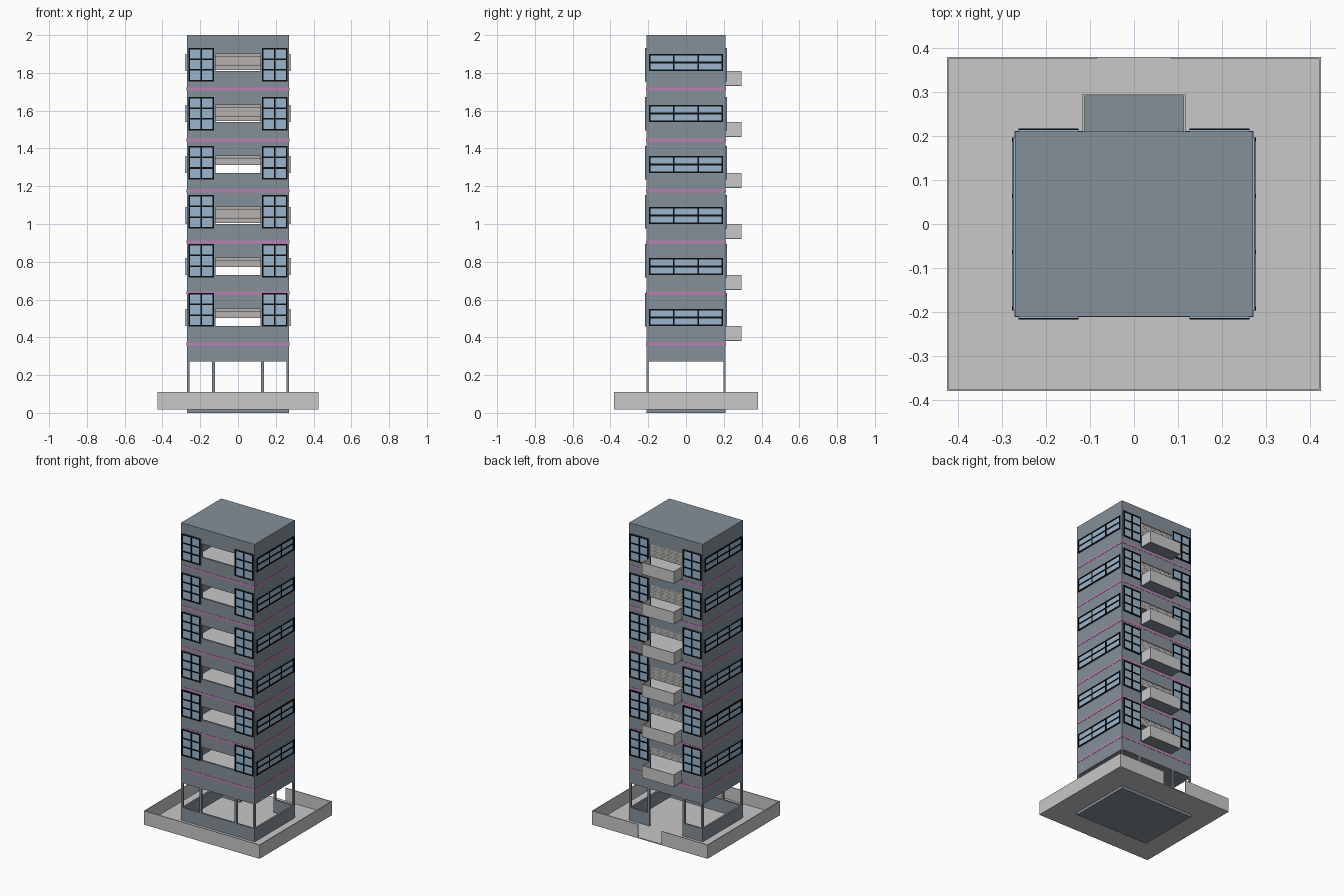
import bpy
import bmesh
from mathutils import Vector

cube = bpy.data.objects.get("Cube")
if cube:
    bpy.data.objects.remove(cube, do_unlink=True)


def material(name, rgb):
    m = bpy.data.materials.new(name)
    m.use_nodes = True
    m.diffuse_color = (*rgb, 1)
    m.node_tree.nodes["Principled BSDF"].inputs["Base Color"].default_value = (*rgb, 1)
    return m


SLATE = material("slate_wall", (0.235, 0.28, 0.315))
GREY = material("light_concrete", (0.58, 0.58, 0.58))
GLASS = material("blue_glass", (0.32, 0.47, 0.62))
BLACK = material("black_frame", (0.003, 0.003, 0.003))
PINK = material("pink_stripe", (0.5, 0.21, 0.46))
BLIND = material("blind_grey", (0.47, 0.45, 0.43))


def boxes(name, mat, spans):
    """One object made of boxes, each given as (x0, x1, y0, y1, z0, z1)."""
    bm = bmesh.new()
    for x0, x1, y0, y1, z0, z1 in spans:
        verts = bmesh.ops.create_cube(bm, size=1)["verts"]
        size = Vector((x1 - x0, y1 - y0, z1 - z0))
        mid = Vector((x0 + x1, y0 + y1, z0 + z1)) / 2
        for v in verts:
            v.co = v.co * size + mid
    bmesh.ops.recalc_face_normals(bm, faces=bm.faces)
    mesh = bpy.data.meshes.new(name)
    bm.to_mesh(mesh)
    bm.free()
    mesh.materials.append(mat)
    ob = bpy.data.objects.new(name, mesh)
    bpy.context.collection.objects.link(ob)
    return ob


def ring(x, y, t, z0, z1):
    """Four wall spans around a rectangle of half sizes x, y."""
    return [(-x, x, -y, t - y, z0, z1), (-x, x, y - t, y, z0, z1),
            (-x, t - x, t - y, y - t, z0, z1), (x - t, x, t - y, y - t, z0, z1)]


X, Y, T = 0.27, 0.21, 0.012       # tower half sizes and wall thickness
LOW, TOP, STEP = 0.272, 2.0, 0.27
DOOR = 0.12                       # half width of the openings
storeys = [0.38 + STEP * i for i in range(6)]

# Ground platform with a parapet and an entrance gap at the back
PX, PY, PT, GAP = 0.425, 0.38, 0.005, 0.085
boxes("platform_floor", GREY, [(-PX, PX, -PY, PY, 0.018, 0.024)])
front, back, *sides = ring(PX, PY, PT, 0.024, 0.11)
boxes("platform_parapet", GREY, [front, *sides,
      (-PX, -GAP, *back[2:]), (GAP, PX, *back[2:])])

# Open ground floor: base, low walls and columns
boxes("base_slab", SLATE, [(-X, X, -Y, Y, 0, 0.018)])
front, back, *sides = ring(X, Y, T, 0.024, 0.11)
boxes("ground_low_wall", SLATE, [front, *sides,
      (-X, -0.137, *back[2:]), (0.137, X, *back[2:])])
columns = []
for y0 in (-Y, Y - T):
    for x0 in (-X, -0.137, 0.123, X - T):
        bottom = 0.024 if y0 > 0 and abs(x0) < 0.2 else 0.11
        columns.append((x0, x0 + 0.014 if abs(x0) < 0.2 else x0 + T, y0, y0 + T, bottom, LOW))
boxes("columns", SLATE, columns)

# Tower shell: side walls, piers beside the openings, and spandrels between them
walls = [(-X, T - X, T - Y, Y - T, LOW, TOP), (X - T, X, T - Y, Y - T, LOW, TOP)]
for y0, sill in ((-Y, 0.08), (Y - T, 0.0)):
    walls += [(-X, -DOOR, y0, y0 + T, LOW, TOP), (DOOR, X, y0, y0 + T, LOW, TOP)]
    z = LOW
    for s in storeys:
        walls.append((-DOOR, DOOR, y0, y0 + T, z, s + sill))
        z = s + 0.17
    walls.append((-DOOR, DOOR, y0, y0 + T, z, TOP))
boxes("tower_walls", SLATE, walls)

# Horizontal slabs inside the shell
IX, IY = X - T, Y - T
boxes("roof_slab", SLATE, [(-IX, IX, -IY, IY, TOP - 0.02, TOP)])
boxes("storey_slabs", SLATE, [(-IX, IX, -IY, IY, LOW, storeys[0] - 0.005)] +
      [(-IX, IX, -IY, IY, s - 0.02, s - 0.005) for s in storeys[1:]])
boxes("storey_floors", GREY, [(-IX, IX, -IY, IY, s - 0.005, s) for s in storeys])

# Thin stripes around each storey
stripes = []
for s in storeys:
    stripes += ring(X + 0.0015, Y + 0.0015, 0.0015, s - 0.022, s - 0.007)
boxes("storey_stripes", PINK, stripes)

# Balconies at the back
BX, BY, BT = 0.117, 0.295, 0.004
floors, rails = [], []
for s in storeys:
    floors.append((-BX, BX, Y, BY, s, s + 0.006))
    rails += [(-BX, BX, BY - BT, BY, s + 0.001, s + 0.08),
              (-BX, BT - BX, Y, BY - BT, s + 0.001, s + 0.08),
              (BX - BT, BX, Y, BY - BT, s + 0.001, s + 0.08)]
boxes("balcony_floors", SLATE, floors)
boxes("balcony_rails", GREY, rails)

# Slatted blinds, lowered by different amounts behind the balcony doors
slats = []
for s, count in zip(storeys, (5, 5, 9, 5, 9, 9)):
    for i in range(count):
        z = s + 0.17 - 0.0095 * i
        slats.append((-DOOR, DOOR, Y - 0.009, Y - 0.004, z - 0.0092, z))
boxes("door_blinds", BLIND, slats)


def window(u0, u1, z0, z1, cols, rows, face):
    """Glass plate and frame bars, placed on a wall by the face function."""
    b = 0.004
    glass.append(face(u0, u1, 0.004, z0, z1))
    for i in range(cols + 1):
        u = u0 + b + (u1 - u0 - 2 * b) * i / cols
        bars.append(face(u - b, u + b, 0.007, z0, z1))
    for j in range(rows + 1):
        z = z0 + b + (z1 - z0 - 2 * b) * j / rows
        bars.append(face(u0, u1, 0.0065, z - b, z + b))


def on_end(sign):
    def face(u0, u1, d, z0, z1):
        return (u0, u1, *sorted((sign * Y, sign * (Y + d))), z0, z1)
    return face


def on_side(sign):
    def face(u0, u1, d, z0, z1):
        return (*sorted((sign * X, sign * (X + d))), u0, u1, z0, z1)
    return face


# Tall windows front and back, long windows on both sides
glass, bars = [], []
for i, s in enumerate(storeys):
    tall = 0.458 + 0.2595 * i
    for sign in (-1, 1):
        for u in (-0.262, 0.126):
            window(u, u + 0.136, tall, tall + 0.176, 2, 3, on_end(sign))
        window(-0.196, 0.196, s + 0.08, s + 0.17, 3, 2, on_side(sign))
boxes("window_glass", GLASS, glass)
boxes("window_frames", BLACK, bars)
